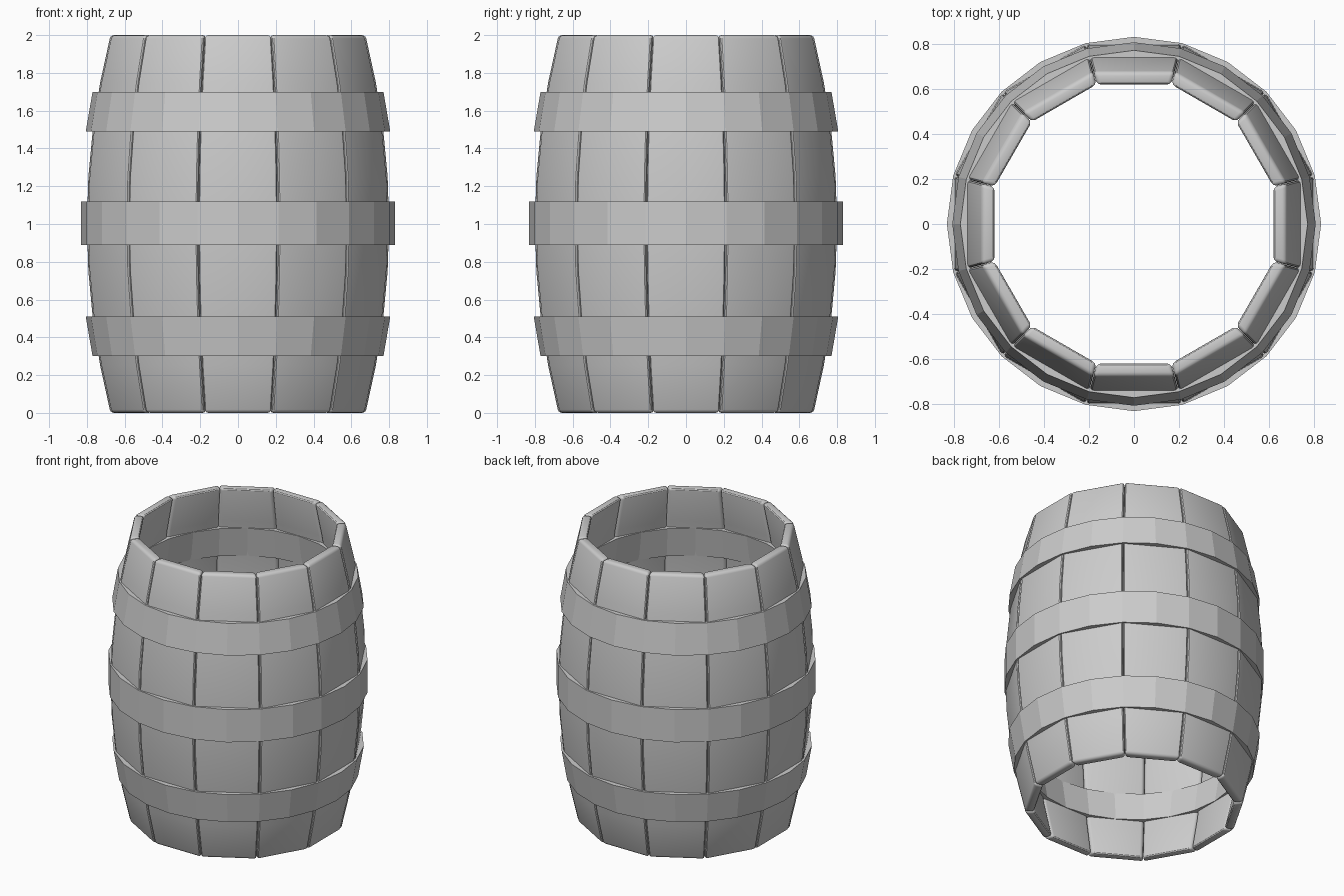
import bpy, bmesh, math
from mathutils import Matrix

if "Cube" in bpy.data.objects:
    bpy.data.objects.remove(bpy.data.objects["Cube"])

STAVES = 12
HOOP_SIDES = 24
THICK = 0.06


def bulge(z):
    # distance of the outer stave face from the axis
    return 0.80 - 0.125 * (z - 1) ** 2


def make_object(name, bm):
    bmesh.ops.recalc_face_normals(bm, faces=bm.faces)
    me = bpy.data.meshes.new(name)
    bm.to_mesh(me)
    bm.free()
    ob = bpy.data.objects.new(name, me)
    bpy.context.collection.objects.link(ob)
    return ob


def loft(bm, rings, closed):
    # skin between four-point rings, capping the ends if open
    pairs = list(zip(rings, rings[1:]))
    if closed:
        pairs.append((rings[-1], rings[0]))
    for a, b in pairs:
        for i in range(4):
            j = (i + 1) % 4
            bm.faces.new((a[i], a[j], b[j], b[i]))
    if not closed:
        bm.faces.new(rings[0])
        bm.faces.new(rings[-1])


# Curved wooden staves
half = math.tan(math.pi / STAVES)
for k in range(STAVES):
    bm = bmesh.new()
    rings = []
    for i in range(9):
        z = i * 0.25
        ro = bulge(z)
        ri = ro - THICK
        wo, wi = ro * half - 0.001, ri * half - 0.001
        rings.append([bm.verts.new(p) for p in
                      ((-wo, -ro, z), (wo, -ro, z), (wi, -ri, z), (-wi, -ri, z))])
    loft(bm, rings, False)
    bm.transform(Matrix.Rotation(k * math.tau / STAVES, 4, 'Z'))
    stave = make_object(f"stave_{k + 1}", bm)
    bev = stave.modifiers.new("rounded_edges", 'BEVEL')
    bev.width = 0.018
    bev.segments = 3
    bev.limit_method = 'ANGLE'
    bev.angle_limit = math.radians(40)
    bpy.context.view_layer.objects.active = stave
    stave.select_set(True)
    bpy.ops.object.modifier_apply(modifier=bev.name)
    bpy.ops.object.shade_smooth_by_angle(angle=math.radians(30))
    stave.select_set(False)


# Faceted hoops: bottom z, top z, outer radius at bottom and top, band depth
def hoop(name, z0, z1, r0, r1, depth):
    bm = bmesh.new()
    rings = []
    for i in range(HOOP_SIDES):
        a = i * math.tau / HOOP_SIDES
        c, s = math.cos(a), math.sin(a)
        rings.append([bm.verts.new((r * c, r * s, z)) for r, z in
                      ((r0, z0), (r1, z1), (r1 - depth, z1), (r0 - depth, z0))])
    loft(bm, rings, True)
    make_object(name, bm)


hoop("lower_hoop", 0.30, 0.51, 0.77, 0.806, 0.095)
hoop("middle_hoop", 0.89, 1.12, 0.83, 0.83, 0.092)
hoop("upper_hoop", 1.49, 1.70, 0.806, 0.77, 0.095)
